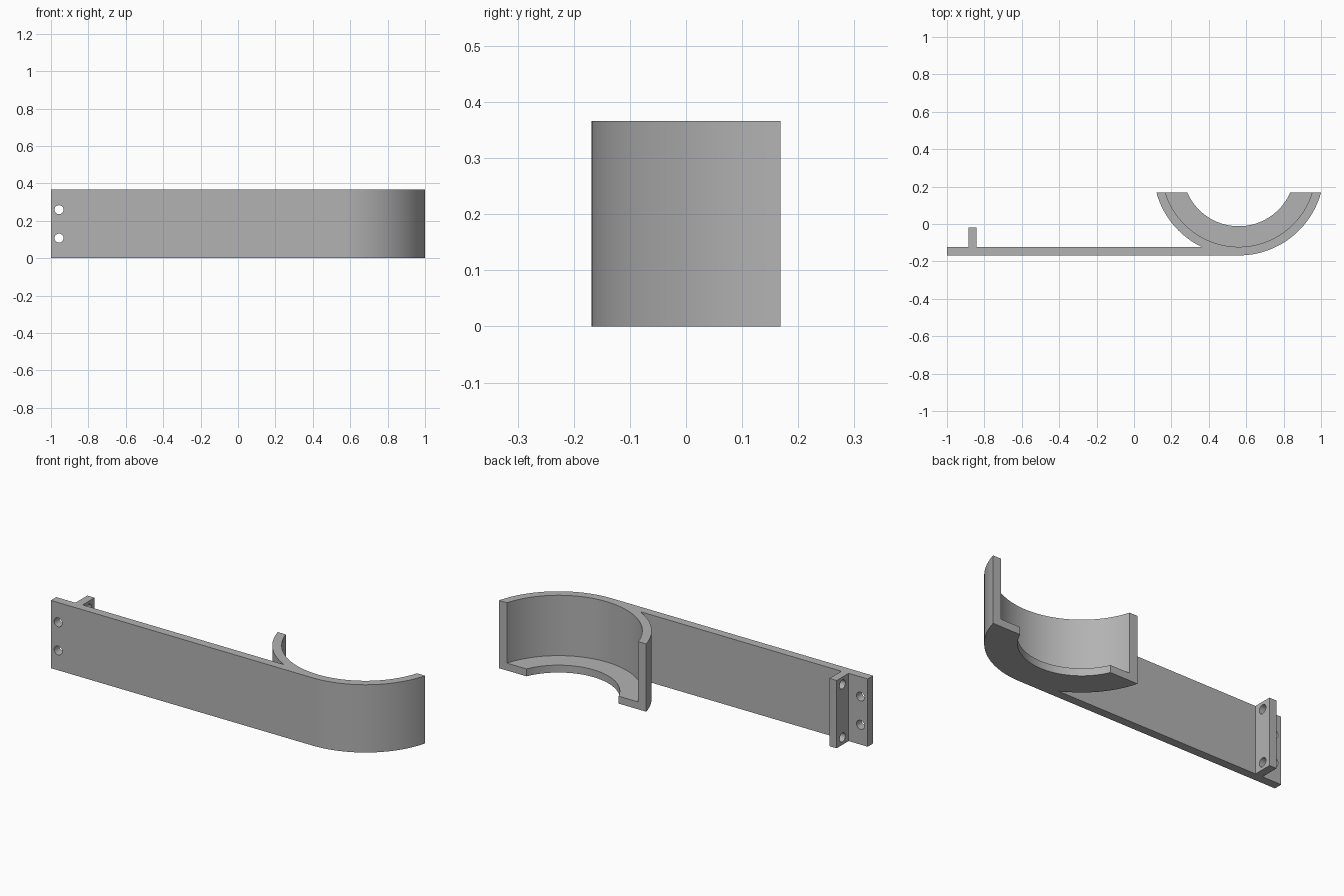
import bpy, bmesh, math
from mathutils import Matrix

default = bpy.data.objects.get("Cube")
if default:
    bpy.data.objects.remove(default, do_unlink=True)

HEIGHT = 0.366
FRONT, BACK = -0.168, 0.168
PLATE_BACK = -0.122
CX, CY = 0.56, 0.288                 # centre of the curved cradle
R_OUT, R_WALL, R_LIP = 0.456, 0.41, 0.30
LIP = 0.04

grey = bpy.data.materials.new("plain_grey")
grey.use_nodes = True
grey.diffuse_color = (0.45, 0.45, 0.45, 1)
grey.node_tree.nodes["Principled BSDF"].inputs["Base Color"].default_value = (0.45, 0.45, 0.45, 1)


def add_object(name, bm):
    bmesh.ops.recalc_face_normals(bm, faces=bm.faces)
    mesh = bpy.data.meshes.new(name)
    bm.to_mesh(mesh)
    bm.free()
    mesh.materials.append(grey)
    obj = bpy.data.objects.new(name, mesh)
    bpy.context.collection.objects.link(obj)
    return obj


def prism(name, outline, z0, z1):
    bm = bmesh.new()
    face = bm.faces.new([bm.verts.new((x, y, z0)) for x, y in outline])
    ext = bmesh.ops.extrude_face_region(bm, geom=[face])
    bmesh.ops.translate(bm, vec=(0, 0, z1 - z0),
                        verts=[v for v in ext["geom"] if isinstance(v, bmesh.types.BMVert)])
    return add_object(name, bm)


def arc(r, a0, a1, n=48):
    return [(CX + r * math.cos(a0 + (a1 - a0) * i / n),
             CY + r * math.sin(a0 + (a1 - a0) * i / n)) for i in range(n + 1)]


def right_end(r):
    # angle at which an arc meets the flat back plane
    return math.asin((BACK - CY) / r)


def left_end(r):
    return -math.pi - right_end(r)


def apply_boolean(target, other, operation):
    mod = target.modifiers.new(operation.lower(), "BOOLEAN")
    mod.operation, mod.object, mod.solver = operation, other, "EXACT"
    bpy.context.view_layer.objects.active = target
    bpy.ops.object.modifier_apply(modifier=mod.name)
    bpy.data.objects.remove(other, do_unlink=True)


# Long plate running tangentially into the curved cradle wall
join = -math.pi - math.asin((PLATE_BACK - CY) / R_OUT)
outline = ([(-1, FRONT)]
           + arc(R_OUT, -math.pi / 2, right_end(R_OUT))
           + arc(R_WALL, right_end(R_WALL), left_end(R_WALL), 96)
           + arc(R_OUT, left_end(R_OUT), join)
           + [(-1, PLATE_BACK)])
bracket = prism("bracket", outline, 0, HEIGHT)

# Inward lip along the bottom of the cradle
r_mid = (R_OUT + R_WALL) / 2
lip = prism("cradle_lip", arc(r_mid, right_end(r_mid), left_end(r_mid), 96)
            + arc(R_LIP, left_end(R_LIP), right_end(R_LIP), 96), 0, LIP)
apply_boolean(bracket, lip, "UNION")

# Upright rib behind the plate
y_mid = (FRONT + PLATE_BACK) / 2
rib = prism("rib", [(-0.886, y_mid), (-0.843, y_mid), (-0.843, -0.02), (-0.886, -0.02)], 0, HEIGHT)
apply_boolean(bracket, rib, "UNION")


def drill(centre, axis):
    bm = bmesh.new()
    bmesh.ops.create_cone(bm, cap_ends=True, segments=32, radius1=0.024, radius2=0.024,
                          depth=0.12, matrix=Matrix.Translation(centre)
                          @ Matrix.Rotation(math.pi / 2, 4, axis))
    apply_boolean(bracket, add_object("drill", bm), "DIFFERENCE")


# Screw holes through the plate end and through the rib
for side in (-1, 1):
    drill((-0.957, y_mid, HEIGHT / 2 + side * 0.076), "X")
    drill((-0.865, -0.07, HEIGHT / 2 + side * 0.143), "Y")

bpy.ops.object.select_all(action="DESELECT")
bracket.select_set(True)
bpy.context.view_layer.objects.active = bracket
bpy.ops.object.shade_smooth_by_angle(angle=math.radians(30))
